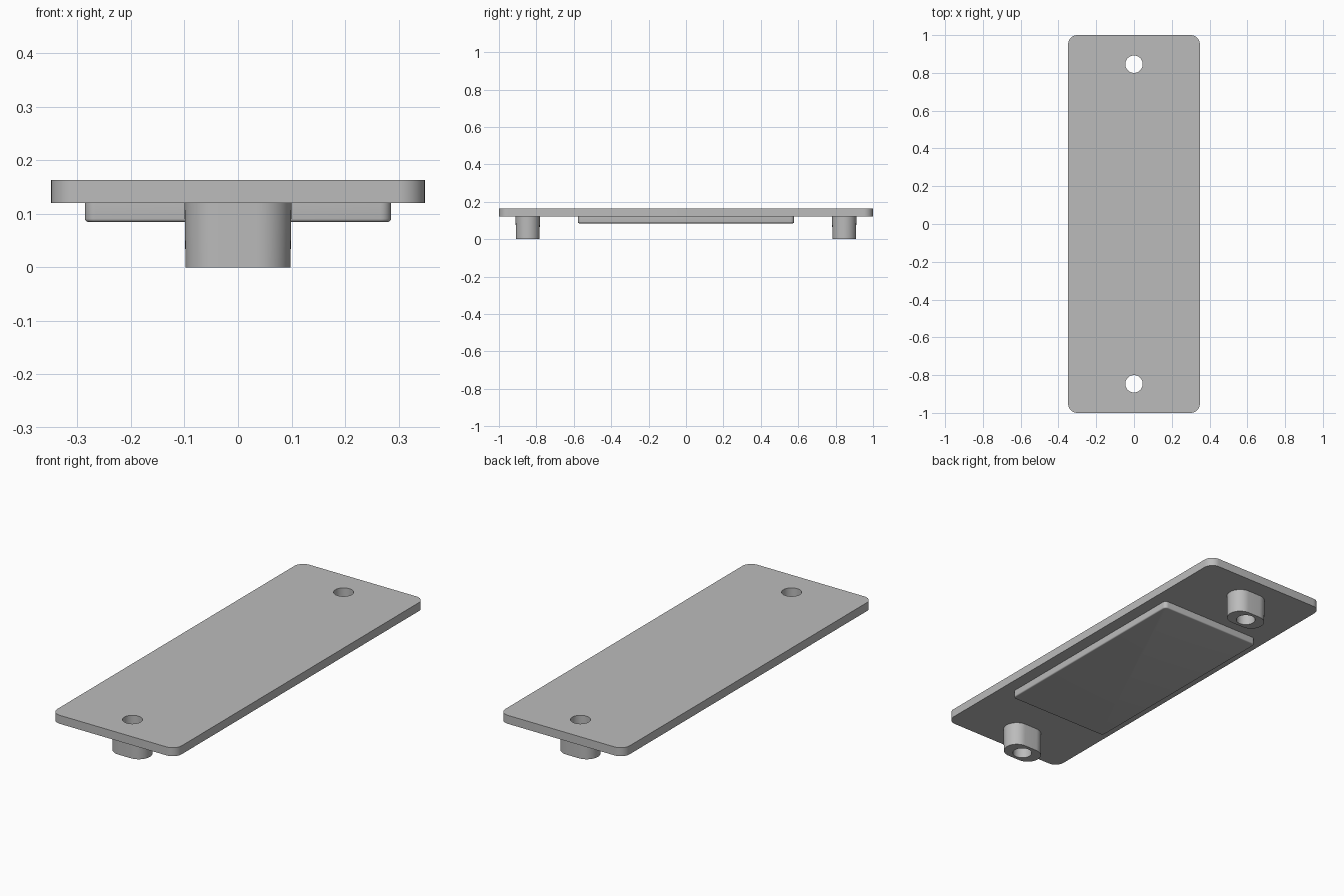
import bpy, bmesh, math

default = bpy.data.objects.get("Cube")
if default:
    bpy.data.objects.remove(default, do_unlink=True)

# One grey for the whole moulding
grey = bpy.data.materials.new("plain grey")
grey.use_nodes = True
colour = (0.5, 0.5, 0.5, 1.0)
grey.diffuse_color = colour
grey.node_tree.nodes["Principled BSDF"].inputs["Base Color"].default_value = colour

PLATE_BOTTOM, PLATE_TOP = 0.12, 0.163
HOLE_Y, HOLE_RADIUS = 0.846, 0.046


def rounded_outline(half_x, half_y, radius, steps):
    """Counter-clockwise rectangle with rounded corners."""
    points = []
    for quarter, (sx, sy) in enumerate([(1, 1), (-1, 1), (-1, -1), (1, -1)]):
        for i in range(steps + 1):
            a = (quarter + i / steps) * math.pi / 2
            points.append((sx * (half_x - radius) + radius * math.cos(a),
                           sy * (half_y - radius) + radius * math.sin(a)))
    return points


def loft(name, rings, y=0.0):
    """Closed solid through stacked outlines given as (z, points)."""
    bm = bmesh.new()
    loops = [[bm.verts.new((px, py + y, z)) for px, py in pts] for z, pts in rings]
    n = len(loops[0])
    for low, high in zip(loops, loops[1:]):
        for i in range(n):
            j = (i + 1) % n
            bm.faces.new((low[i], low[j], high[j], high[i]))
    bm.faces.new(loops[0][::-1])
    bm.faces.new(loops[-1])
    bmesh.ops.remove_doubles(bm, verts=bm.verts, dist=1e-5)
    mesh = bpy.data.meshes.new(name)
    bm.to_mesh(mesh)
    bm.free()
    mesh.materials.append(grey)
    obj = bpy.data.objects.new(name, mesh)
    bpy.context.collection.objects.link(obj)
    return obj


def activate(obj):
    bpy.ops.object.select_all(action="DESELECT")
    obj.select_set(True)
    bpy.context.view_layer.objects.active = obj


def drill(obj, y):
    """Cut a vertical screw hole through the part."""
    bpy.ops.mesh.primitive_cylinder_add(vertices=48, radius=HOLE_RADIUS, depth=1, location=(0, y, 0))
    cutter = bpy.context.object
    cutter.hide_render = True
    cutter.data.materials.append(grey)
    mod = obj.modifiers.new("screw hole", "BOOLEAN")
    mod.operation, mod.solver, mod.object = "DIFFERENCE", "EXACT", cutter
    activate(obj)
    bpy.ops.object.modifier_apply(modifier=mod.name)
    bpy.data.objects.remove(cutter, do_unlink=True)


# Cover plate
plate_outline = rounded_outline(0.349, 1.0, 0.05, 10)
plate = loft("cover_plate", [(PLATE_BOTTOM, plate_outline), (PLATE_TOP, plate_outline)])
for side in (-1, 1):
    drill(plate, side * HOLE_Y)
parts = [plate]

# Raised pad underneath, with a filleted lower rim
fillet = 0.006
rings = []
for i in range(5):
    a = i / 4 * math.pi / 2
    inset = fillet * (1 - math.sin(a))
    rings.append((0.085 + fillet * (1 - math.cos(a)),
                  rounded_outline(0.286 - inset, 0.578 - inset, 0.02 - inset, 6)))
rings.append((PLATE_BOTTOM, rounded_outline(0.286, 0.578, 0.02, 6)))
parts.append(loft("underside_pad", rings))

# Slightly drafted oval bosses around the screw holes
for label, side in (("front", -1), ("back", 1)):
    boss = loft(label + "_boss", [(0, rounded_outline(0.098, 0.063, 0.063, 12)),
                                  (PLATE_BOTTOM, rounded_outline(0.1, 0.065, 0.065, 12))],
                side * HOLE_Y)
    drill(boss, side * HOLE_Y)
    parts.append(boss)

for part in parts:
    activate(part)
    bpy.ops.object.shade_smooth_by_angle(angle=math.radians(30))
